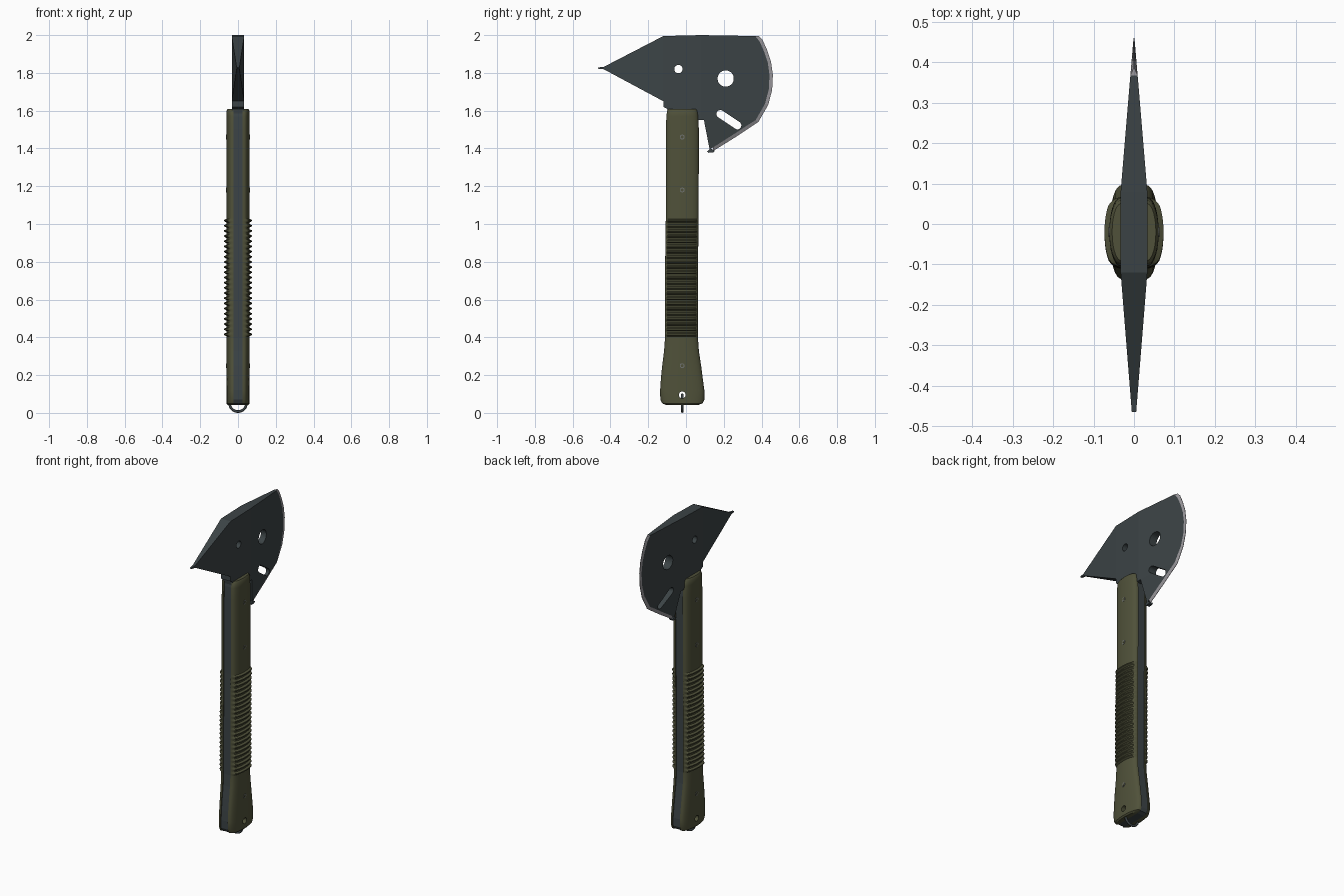
import bpy, bmesh, math
from mathutils import Vector

old = bpy.data.objects.get("Cube")
if old:
    bpy.data.objects.remove(old, do_unlink=True)


def material(name, rgb):
    m = bpy.data.materials.new(name)
    m.use_nodes = True
    m.diffuse_color = (*rgb, 1)
    m.node_tree.nodes["Principled BSDF"].inputs["Base Color"].default_value = (*rgb, 1)
    return m


STEEL = material("dark steel", (0.045, 0.057, 0.061))
OLIVE = material("olive grip", (0.080, 0.083, 0.042))
BRIGHT = material("ground edge", (0.32, 0.31, 0.33))
PIN = material("pin metal", (0.16, 0.17, 0.16))


def finish(bm, name, mats, smooth=None):
    bmesh.ops.recalc_face_normals(bm, faces=bm.faces)
    me = bpy.data.meshes.new(name)
    bm.to_mesh(me)
    bm.free()
    ob = bpy.data.objects.new(name, me)
    bpy.context.collection.objects.link(ob)
    for m in mats:
        me.materials.append(m)
    if smooth:
        select(ob)
        bpy.ops.object.shade_smooth_by_angle(angle=math.radians(smooth))
    return ob


def select(ob):
    bpy.ops.object.select_all(action="DESELECT")
    ob.select_set(True)
    bpy.context.view_layer.objects.active = ob


def prism(name, pts, x0, x1, mat, smooth=None):
    """Solid with a side outline given as (y, z) points."""
    bm = bmesh.new()
    f = bm.faces.new([bm.verts.new((x0, y, z)) for y, z in pts])
    ext = bmesh.ops.extrude_face_region(bm, geom=[f], use_keep_orig=True)["geom"]
    for v in ext:
        if isinstance(v, bmesh.types.BMVert):
            v.co.x = x1
    return finish(bm, name, [mat], smooth)


def capsule(p, q, r, n=16):
    """Rounded slot outline from p to q; a circle when they coincide."""
    base = math.atan2(q[1] - p[1], q[0] - p[0])
    pts = []
    for c, turn in ((q, -math.pi / 2), (p, math.pi / 2)):
        for i in range(n):
            a = base + turn + math.pi * (i + 0.5) / n
            pts.append((c[0] + r * math.cos(a), c[1] + r * math.sin(a)))
    return pts


def cut(ob, p, q, r):
    cutter = prism("cutter", capsule(p, q, r), -0.2, 0.2, STEEL)
    cutter.hide_render = True
    mod = ob.modifiers.new("hole", "BOOLEAN")
    mod.operation, mod.solver, mod.object = "DIFFERENCE", "EXACT", cutter
    select(ob)
    bpy.ops.object.modifier_apply(modifier=mod.name)
    bpy.data.objects.remove(cutter, do_unlink=True)


# Axe head: flat body, tapering spike, tapering blade and thinner beard
BEARD_Z = 1.55


def half_thickness(y, z):
    t = 0.033
    if y > 0.08:
        t = 0.033 * (0.475 - y) / 0.395
        if z < BEARD_Z:
            t += 0.13 * (z - BEARD_Z)
    elif y < -0.12:
        t = 0.033 - 0.08 * (-0.12 - y)
    return max(t, 0.0015)


outer = [(0.385, 1.995), (0.405, 1.975), (0.43, 1.92), (0.45, 1.86), (0.46, 1.79),
         (0.456, 1.71), (0.435, 1.63), (0.383, 1.54), (0.33, 1.505), (0.27, 1.465), (0.145, 1.387)]
inner = []
for p in outer:
    p = Vector(p)
    d = p + (Vector((0.1, 1.75)) - p).normalized() * 0.018
    inner.append((d.x, BEARD_Z if abs(d.y - BEARD_Z) < 0.01 else d.y))
inner[0] = (0.367, 1.995)
k = next(i for i, p in enumerate(inner) if p[1] == BEARD_Z)

bm = bmesh.new()


def plate(pts, mat=0):
    f = bm.faces.new([bm.verts.new((half_thickness(y, z) if t is None else t, y, z))
                      for y, z, t in pts])
    f.material_index = mat


def plain(pts):
    return [(y, z, None) for y, z in pts]


spike_top, spike_low, blade_top = (-0.12, 1.995), (-0.12, 1.65), (0.08, 2.0)
blade_low, beard_top = (0.08, BEARD_Z), (0.095, BEARD_Z)
plate(plain([(-0.435, 1.832), (-0.465, 1.829), (-0.465, 1.822), (-0.435, 1.819), spike_low, spike_top]))
plate(plain([spike_top, spike_low, (-0.12, 1.62), (-0.1, 1.61), (-0.09, BEARD_Z), blade_low, blade_top]))
plate(plain([blade_top, blade_low, beard_top] + inner[:k + 1][::-1]))
plate(plain([beard_top, (0.125, 1.395)] + inner[k:][::-1]))
for i in range(len(outer) - 1):
    a, b = inner[i], inner[i + 1]
    plate([(*a, None), (*outer[i], 0.001), (*outer[i + 1], 0.001), (*b, None)], 1)
bmesh.ops.remove_doubles(bm, verts=bm.verts, dist=0.0002)
ext = bmesh.ops.extrude_face_region(bm, geom=bm.faces[:], use_keep_orig=True)["geom"]
for v in ext:
    if isinstance(v, bmesh.types.BMVert):
        v.co.x *= -1
head = finish(bm, "axe_head", [STEEL, BRIGHT])
cut(head, (-0.04, 1.82), (-0.04, 1.82), 0.022)
cut(head, (0.21, 1.77), (0.21, 1.77), 0.043)
cut(head, (0.182, 1.582), (0.272, 1.522), 0.021)
prism("beard_hook", [(0.112, 1.385), (0.12, 1.377), (0.145, 1.379), (0.152, 1.388), (0.13, 1.4)],
      -0.012, 0.012, STEEL)

# Handle side profile: height, front y, back y
PROFILE = [(0.042, -0.105, 0.065), (0.05, -0.125, 0.087), (0.07, -0.136, 0.097), (0.12, -0.137, 0.097),
           (0.18, -0.133, 0.089), (0.25, -0.126, 0.08), (0.33, -0.116, 0.068), (0.4, -0.111, 0.063),
           (0.75, -0.111, 0.063), (1.03, -0.107, 0.067), (1.5, -0.106, 0.068), (1.57, -0.104, 0.065),
           (1.6, -0.1, 0.06), (1.61, -0.092, 0.052)]


def span(z):
    for (z0, f0, b0), (z1, f1, b1) in zip(PROFILE, PROFILE[1:]):
        if z <= z1:
            u = (z - z0) / (z1 - z0)
            return f0 + (f1 - f0) * u, b0 + (b1 - b0) * u
    return PROFILE[-1][1:]


# Full-length steel core between the grip scales
inset = 0.006
side = [(f + inset, z) for z, f, b in PROFILE] + [(b - inset, z) for z, f, b in reversed(PROFILE)]
core = prism("handle_core", side, -0.027, 0.027, STEEL)

# Grip scales with a ribbed middle
RIBS, RIB_LOW, RIB_HIGH = 23, 0.4, 1.03
pitch = (RIB_HIGH - RIB_LOW) / RIBS
levels = [(z, 0) for z, f, b in PROFILE if not RIB_LOW < z < RIB_HIGH]
for i in range(RIBS):
    levels += [(RIB_LOW + pitch * (i + u), h) for u, h in
               ((0.2, 0), (0.45, 0.012), (0.7, 0.012), (0.9, 0))]
levels.sort()


def grip_scale(name, sign):
    bm = bmesh.new()
    rings, n = [], 18
    for z, rib in levels:
        f, b = span(z)
        c, hw = (f + b) / 2, (b - f) / 2
        dome = 0.029 if z in (PROFILE[0][0], PROFILE[-1][0]) else 0.036
        ring = []
        for i in range(n + 1):
            a = math.pi * (i / n - 0.5)
            w = max(math.cos(a), 0)
            x = 0.025 + dome * w ** 0.75 + rib * min(1, w * 1.6)
            ring.append(bm.verts.new((sign * x, c + hw * math.sin(a), z)))
        rings.append(ring)
    for r0, r1 in zip(rings, rings[1:]):
        for i in range(n + 1):
            j = (i + 1) % (n + 1)
            bm.faces.new((r0[i], r0[j], r1[j], r1[i]))
    bm.faces.new(rings[0])
    bm.faces.new(rings[-1])
    return finish(bm, name, [OLIVE], 35)


scales = [grip_scale("left_grip", 1), grip_scale("right_grip", -1)]
for part in scales + [core]:
    cut(part, (-0.02, 0.095), (-0.02, 0.095), 0.018)

# Pins: a steel disc with a brighter rim on each side
for z in (1.46, 1.18, 0.25):
    for side_name, s in (("left", 1), ("right", -1)):
        prism(side_name + "_pin_rim", capsule((-0.02, z), (-0.02, z), 0.013, 8), s * 0.05, s * 0.0625, PIN)
        prism(side_name + "_pin", capsule((-0.02, z), (-0.02, z), 0.008, 8), s * 0.05, s * 0.0635, OLIVE)

# Lanyard ring through the butt hole
bpy.ops.mesh.primitive_torus_add(location=(0, -0.02, 0.052), rotation=(math.pi / 2, 0, 0),
                                 major_radius=0.045, minor_radius=0.007,
                                 major_segments=32, minor_segments=10)
ring = bpy.context.object
ring.name = "lanyard_ring"
ring.data.materials.append(STEEL)
bpy.ops.object.shade_smooth()
